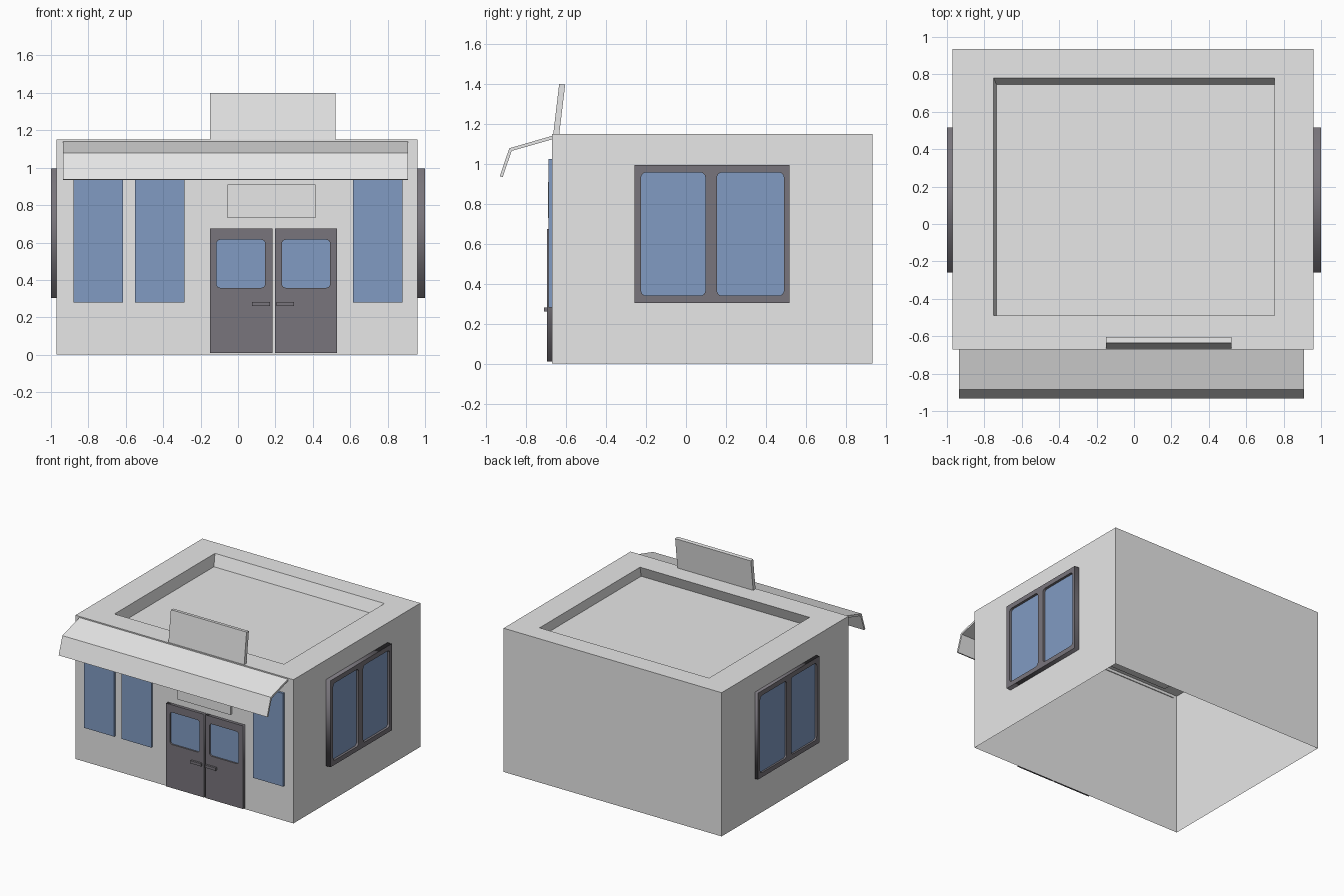
import bpy
from math import cos, sin, pi
from mathutils import Matrix, Vector

cube = bpy.data.objects.get("Cube")
if cube:
    bpy.data.objects.remove(cube)


def material(name, rgb):
    m = bpy.data.materials.new(name)
    m.use_nodes = True
    m.diffuse_color = (*rgb, 1)
    node = next(n for n in m.node_tree.nodes if n.type == 'BSDF_PRINCIPLED')
    node.inputs["Base Color"].default_value = (*rgb, 1)
    return m


plaster = material("light grey plaster", (0.8, 0.8, 0.8))
frame = material("dark grey frame", (0.19, 0.178, 0.2))
glass = material("blue glass", (0.22, 0.33, 0.545))


def add(name, mesh, mat):
    mesh.materials.clear()
    mesh.materials.append(mat)
    ob = bpy.data.objects.new(name, mesh)
    bpy.context.collection.objects.link(ob)
    return ob


def loft(name, rings, mat, cap_start=True):
    """Join rings of equal size with quads and cap the ends."""
    n = len(rings[0])
    verts = [p for ring in rings for p in ring]
    faces = [(k * n + i, k * n + (i + 1) % n, (k + 1) * n + (i + 1) % n, (k + 1) * n + i)
             for k in range(len(rings) - 1) for i in range(n)]
    faces.append(tuple(range(len(verts) - n, len(verts))))
    if cap_start:
        faces.append(tuple(reversed(range(n))))
    mesh = bpy.data.meshes.new(name)
    mesh.from_pydata(verts, [], faces)
    return add(name, mesh, mat)


def rect(x0, x1, y0, y1, z):
    return [(x0, y0, z), (x1, y0, z), (x1, y1, z), (x0, y1, z)]


def box(name, x0, x1, y0, y1, z0, z1, mat):
    return loft(name, [rect(x0, x1, y0, y1, z0), rect(x0, x1, y0, y1, z1)], mat)


def extrude_x(name, profile, x0, x1, mat):
    """Extrude a (y, z) profile along x."""
    return loft(name, [[(x, y, z) for y, z in profile] for x in (x0, x1)], mat)


def rounded(u0, u1, v0, v1, r):
    pts = []
    for k, (u, v) in enumerate([(u1 - r, v1 - r), (u0 + r, v1 - r), (u0 + r, v0 + r), (u1 - r, v0 + r)]):
        for s in range(5):
            a = (k + s / 4) * pi / 2
            pts.append((u + r * cos(a), v + r * sin(a)))
    return pts


def panel(name, outer, holes, depth, place, radius=0.02):
    """Frame with rounded openings, and a recessed pane behind each."""
    u0, u1, v0, v1 = outer
    loops = [[(u0, v0), (u1, v0), (u1, v1), (u0, v1)]]
    loops += [rounded(*h, radius) for h in holes]
    curve = bpy.data.curves.new(name, 'CURVE')
    curve.dimensions = '2D'
    curve.fill_mode = 'BOTH'
    curve.extrude = depth / 2
    for loop in loops:
        sp = curve.splines.new('POLY')
        sp.points.add(len(loop) - 1)
        for p, (u, v) in zip(sp.points, loop):
            p.co = (u, v, 0, 1)
        sp.use_cyclic_u = True
    temp = bpy.data.objects.new(name + "_outline", curve)
    mesh = bpy.data.meshes.new_from_object(temp)
    bpy.data.objects.remove(temp)
    mesh.transform(place @ Matrix.Translation((0, 0, depth / 2)))
    add(name, mesh, frame)
    for h in holes:
        a, b, c, d = h
        pane = loft(name + "_glass", [rect(a - .005, b + .005, c - .005, d + .005, z)
                                      for z in (0.002, depth * 0.5)], glass)
        pane.data.transform(place)


# Building shell, open underneath, with a sunken roof
loft("building_shell", [
    rect(-0.97, 0.96, -0.67, 0.935, 0),
    rect(-0.97, 0.96, -0.67, 0.935, 1.15),
    rect(-0.75, 0.75, -0.49, 0.78, 1.15),
    rect(-0.735, 0.765, -0.525, 0.745, 1.06)], plaster, cap_start=False)

# Awning and tilted roof board
extrude_x("awning", [(-0.665, 1.142), (-0.885, 1.078), (-0.932, 0.938), (-0.918, 0.934),
                     (-0.873, 1.065), (-0.665, 1.124)], -0.935, 0.91, plaster)
extrude_x("roof_board", [(-0.667, 1.13), (-0.637, 1.13), (-0.605, 1.397), (-0.635, 1.40)],
          -0.15, 0.52, plaster)

# Shop windows and blank plate above the doors
for x in (-0.88, -0.55, 0.615):
    box("shop_window", x, x + 0.265, -0.688, -0.671, 0.28, 1.025, glass)
box("door_plate", -0.055, 0.415, -0.69, -0.671, 0.73, 0.91, plaster)

# Double doors with handles
to_front = Matrix.Translation((0, -0.671, 0)) @ Matrix.Rotation(pi / 2, 4, 'X')
for side, x0, x1, g0, g1, h0 in (("right", -0.15, 0.185, -0.115, 0.145, 0.075),
                                 ("left", 0.197, 0.53, 0.235, 0.492, 0.205)):
    panel(side + "_door", (x0, x1, 0.01, 0.675), [(g0, g1, 0.358, 0.615)], 0.024, to_front)
    box(side + "_door_handle", h0, h0 + 0.095, -0.711, -0.694, 0.26, 0.282, frame)

# Framed side windows, one on each side
for side, s, x in (("left", 1, 0.961), ("right", -1, -0.971)):
    def span(a, b):
        return tuple(sorted((s * a, s * b)))
    place = (Matrix.Translation((x, 0, 0)) @ Matrix.Rotation(s * pi / 2, 4, 'Z')
             @ Matrix.Rotation(pi / 2, 4, 'X'))
    panes = [span(a, b) + (0.34, 0.957) for a, b in ((-0.225, 0.097), (0.155, 0.49))]
    panel(side + "_side_window", span(-0.258, 0.517) + (0.303, 0.995), panes,
          1 - abs(x), place, 0.025)
